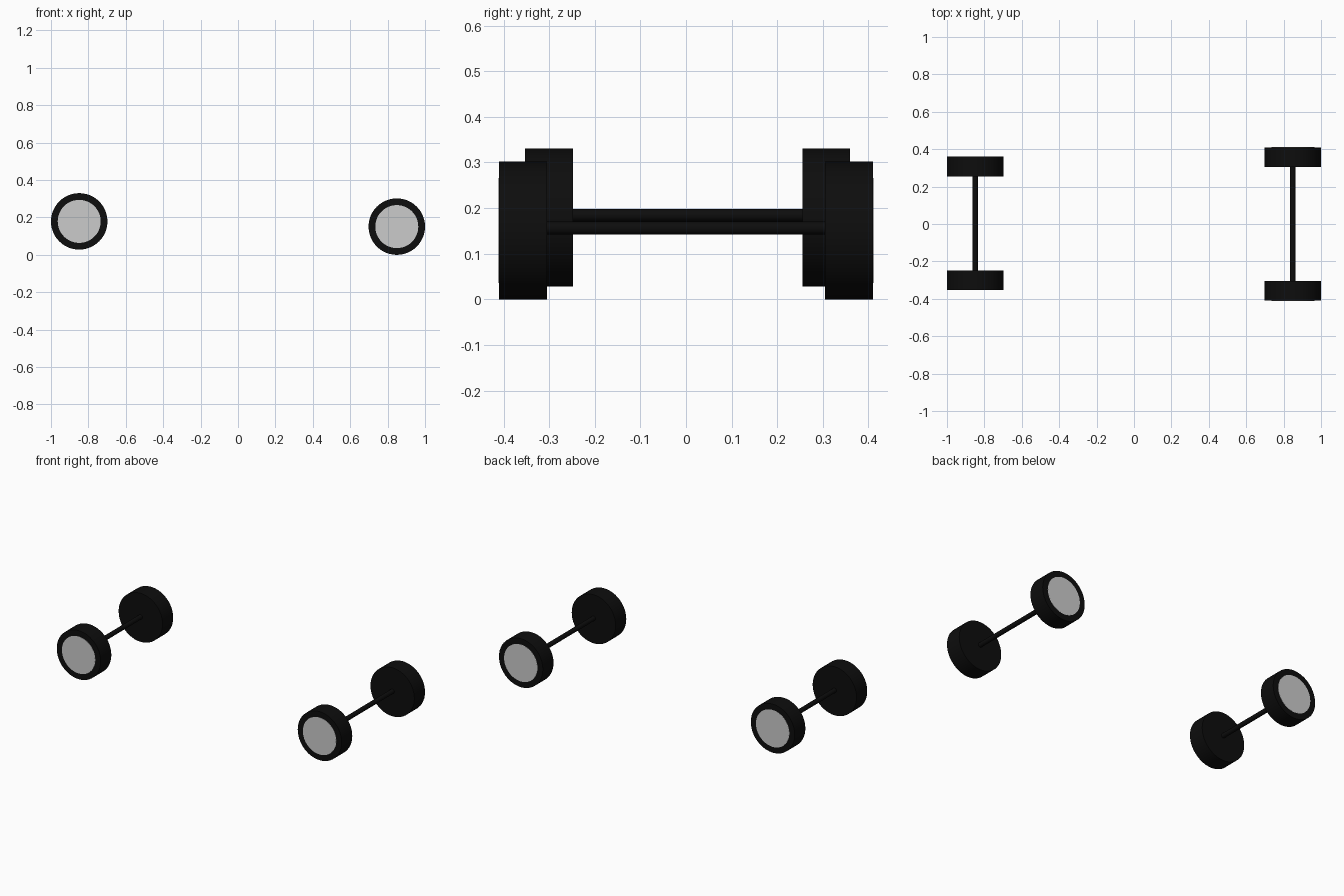
import bpy
from math import pi, radians

if "Cube" in bpy.data.objects:
    bpy.data.objects.remove(bpy.data.objects["Cube"])

black = bpy.data.materials.new("black_rubber")
black.diffuse_color = (0.004, 0.004, 0.004, 1)
black.use_nodes = True
black.node_tree.nodes["Principled BSDF"].inputs["Base Color"].default_value = black.diffuse_color


def rod(name, x, y0, y1, z, r, mat=None, verts=48):
    """Cylinder lying along y between y0 and y1."""
    bpy.ops.mesh.primitive_cylinder_add(
        vertices=verts, radius=r, depth=abs(y1 - y0),
        location=(x, (y0 + y1) / 2, z), rotation=(pi / 2, 0, 0))
    ob = bpy.context.object
    ob.name = name
    if mat:
        ob.data.materials.append(mat)
    bpy.ops.object.shade_smooth_by_angle(angle=radians(30))
    return ob


R = 0.151        # tyre radius
HUB = 0.115      # hub disc radius
WIDTH = 0.105    # tyre width

# axle sets: name, x, wheel height, outer face on -y side, outer face on +y side
sets = [("rear", -0.849, 0.179, -0.353, 0.360),
        ("front", 0.849, 0.151, -0.410, 0.410)]

for name, x, z, y_near, y_far in sets:
    for side, y, s in (("right", y_near, 1), ("left", y_far, -1)):
        # tyre, with the pale hub disc set into its outer face
        rod(f"{name}_{side}_tyre", x, y, y + s * WIDTH, z, R, black)
        rod(f"{name}_{side}_hub", x, y - s * 0.001, y + s * 0.01, z, HUB)
    # axle joining the two wheels
    rod(f"{name}_axle", x, y_near + WIDTH - 0.01, y_far - WIDTH + 0.01,
        z + 0.005, 0.014, black, 24)
